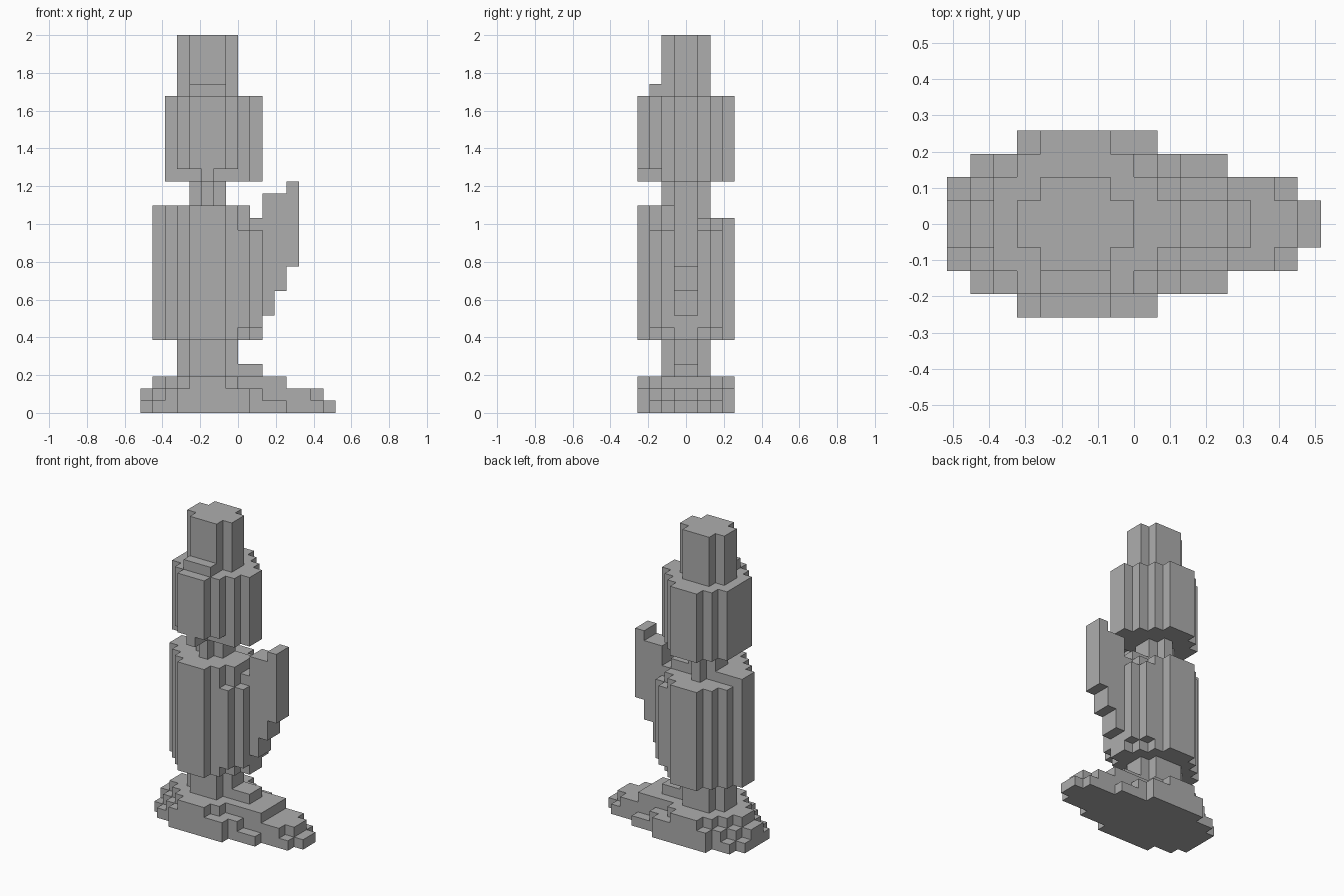
import bpy, bmesh
from mathutils import Vector

cube = bpy.data.objects.get("Cube")
if cube:
    bpy.data.objects.remove(cube, do_unlink=True)

UNIT = 2 / 31  # size of one block

stone = bpy.data.materials.new("grey_stone")
stone.use_nodes = True
grey = (0.42, 0.42, 0.42, 1)
stone.diffuse_color = grey
stone.node_tree.nodes["Principled BSDF"].inputs["Base Color"].default_value = grey


def box(x, y, z):
    """Set of block cells filling the given ranges."""
    return {(i, j, k) for i in range(*x) for j in range(*y) for k in range(*z)}


def tier(z, *spans):
    """Stepped round layer: spans give the x range for half depth 1, 2, 3..."""
    cells = set()
    for half, span in enumerate(spans, 1):
        cells |= box(span, (-half, half), z)
    return cells


# Stepped foot with a long toe
base = tier((0, 1), (-8, 8), (-8, 7), (-7, 4), (-5, 1))
base |= tier((1, 2), (-8, 7), (-7, 6), (-6, 2), (-5, 1))
base |= tier((2, 3), (-7, 4), (-6, 4), (-5, 0), (-4, -1))

# Ankle column with a small step
leg = tier((3, 6), (-5, 0), (-4, -1)) | box((0, 2), (-1, 1), (3, 4))

# Round body, lower at the back
body = tier((6, 17), (-7, 1), (-6, 1), (-5, 0), (-4, -1))
body -= box((-8, 3), (1, 4), (16, 17))
body |= box((1, 2), (-1, 1), (6, 16))
body |= tier((7, 15), (0, 2), (0, 2), (0, 1))

# Raised fin on one side
fin = set()
for x, low, high in ((2, 8, 18), (3, 10, 18), (4, 12, 19)):
    fin |= box((x, x + 1), (-1, 1), (low, high))

neck = tier((16, 19), (-4, -1), (-3, -2)) - body

# Head with a notched chin
head = tier((19, 26), (-6, 2), (-6, 1), (-5, 0), (-4, -1))
for span in ((-5, -3), (-2, 0)):
    head -= box(span, (-4, -2), (19, 20))

# Tall cap with a front brim
cap = tier((26, 31), (-5, 0), (-4, -1)) | box((-4, -1), (-3, -2), (26, 27))

parts = {"base": base, "leg": leg, "body": body, "side_fin": fin,
         "neck": neck, "head": head, "cap": cap}
solid = set().union(*parts.values())


def build(name, cells):
    """Skin the exposed sides of the cells and merge flat areas."""
    bm = bmesh.new()
    for cell in cells:
        centre = Vector(cell) + Vector((0.5, 0.5, 0.5))
        for axis in range(3):
            for sign in (-1, 1):
                n = Vector((0, 0, 0))
                n[axis] = sign
                if tuple(int(c + d) for c, d in zip(cell, n)) in solid:
                    continue
                u = Vector((0, 0, 0))
                u[(axis + 1) % 3] = 0.5
                v = n.cross(u)
                corners = (u + v, v - u, -u - v, u - v)
                bm.faces.new([bm.verts.new((centre + n / 2 + c) * UNIT)
                              for c in corners])
    bmesh.ops.remove_doubles(bm, verts=bm.verts, dist=UNIT / 100)
    bmesh.ops.dissolve_limit(bm, angle_limit=0.01, verts=bm.verts, edges=bm.edges)
    mesh = bpy.data.meshes.new(name)
    bm.to_mesh(mesh)
    bm.free()
    mesh.materials.append(stone)
    bpy.context.collection.objects.link(bpy.data.objects.new(name, mesh))


for name, cells in parts.items():
    build(name, cells)
